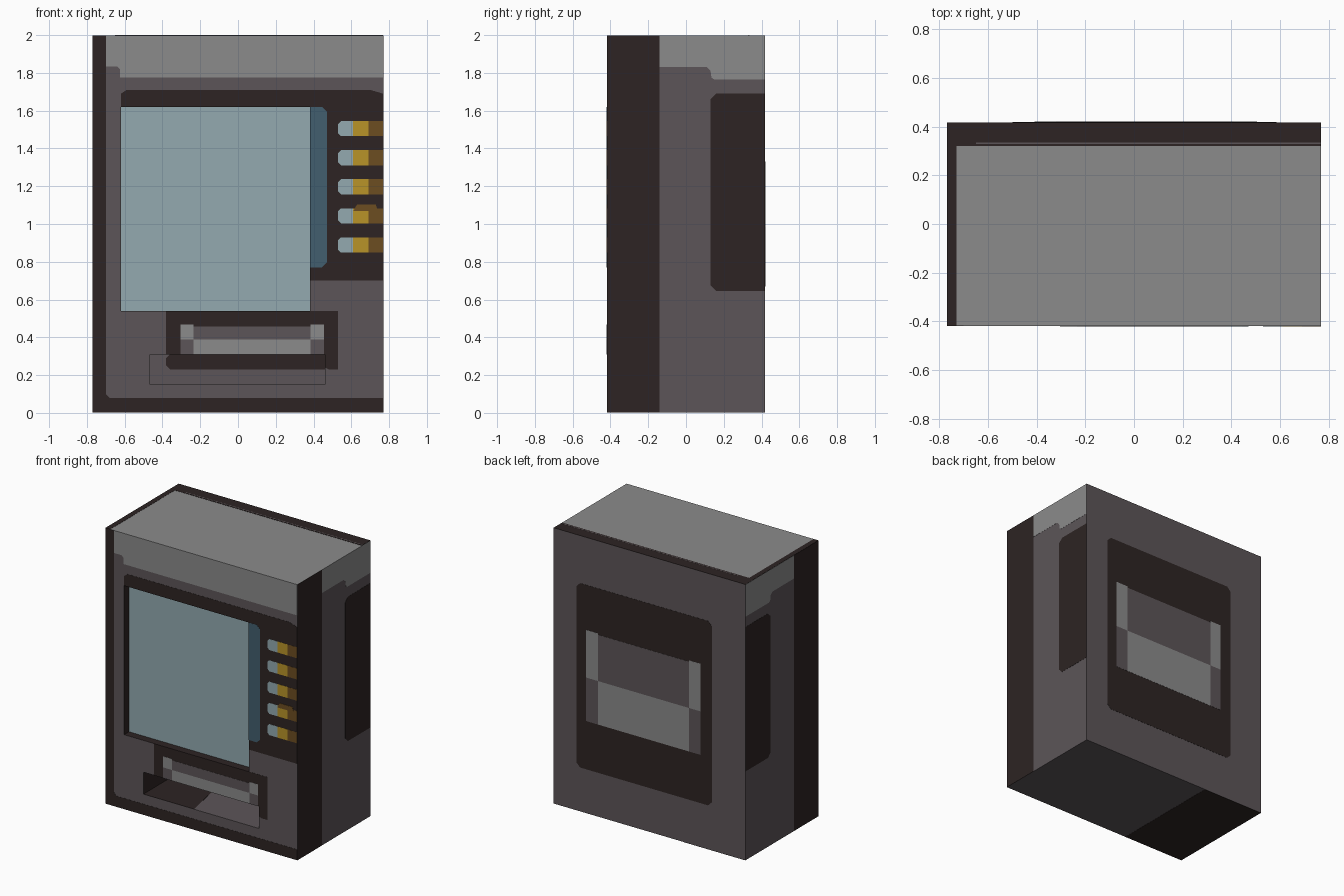
import bpy, bmesh
from mathutils import Vector

if "Cube" in bpy.data.objects:
    bpy.data.objects.remove(bpy.data.objects["Cube"])

HX, HY, TOP = 0.768, 0.418, 1.998
STEP = 0.0012          # thickness of one paint layer


def material(name, hex_code):
    srgb = [int(hex_code[i:i + 2], 16) / 255 for i in (0, 2, 4)]
    lin = [c / 12.92 if c < 0.04 else ((c + 0.055) / 1.055) ** 2.4 for c in srgb]
    m = bpy.data.materials.new(name)
    m.use_nodes = True
    m.diffuse_color = (*lin, 1)
    m.node_tree.nodes["Principled BSDF"].inputs["Base Color"].default_value = (*lin, 1)
    return m


DARK = material("dark brown", "2d2423")
PURPLE = material("warm grey", "5c5558")
LIGHT = material("light grey", "8b8b8b")
GLASS = material("pale blue", "93aab0")
BLUE = material("deep blue", "425e6e")
GOLD = material("gold", "b99428")
BROWN = material("brown", "6c4d21")


def new_object(name, bm, mats):
    bmesh.ops.recalc_face_normals(bm, faces=bm.faces)
    mesh = bpy.data.meshes.new(name)
    bm.to_mesh(mesh)
    bm.free()
    for m in mats:
        mesh.materials.append(m)
    ob = bpy.data.objects.new(name, mesh)
    bpy.context.collection.objects.link(ob)
    return ob


def box(name, lo, hi, mats=()):
    bm = bmesh.new()
    bmesh.ops.create_cube(bm, size=1)
    for v in bm.verts:
        v.co = [l + (c + 0.5) * (h - l) for l, h, c in zip(lo, hi, v.co)]
    return new_object(name, bm, mats)


# Each side: outward normal and a mapping from flat coordinates to space
SIDES = {
    "front": ((0, -1, 0), lambda u, v: (u, -HY, v)),
    "back": ((0, 1, 0), lambda u, v: (u, HY, v)),
    "right": ((1, 0, 0), lambda u, v: (HX, u, v)),
    "left": ((-1, 0, 0), lambda u, v: (-HX, u, v)),
    "top": ((0, 0, 1), lambda u, v: (u, v, TOP)),
    "bottom": ((0, 0, -1), lambda u, v: (u, v, 0.002)),
}


def plate(name, side, pts, mat, layer=1, shift=(0, 0, 0)):
    normal, place = SIDES[side]
    bm = bmesh.new()
    face = bm.faces.new([bm.verts.new(Vector(place(*p)) + Vector(shift)) for p in pts])
    ext = bmesh.ops.extrude_face_region(bm, geom=[face])["geom"]
    moved = [g for g in ext if isinstance(g, bmesh.types.BMVert)]
    bmesh.ops.translate(bm, verts=moved, vec=Vector(normal) * STEP * layer)
    return new_object(name, bm, [mat])


def rect(x0, z0, x1, z1, a=0, b=0):
    """Rectangle with corners cut by a on the low side and b on the high side."""
    pts = [(x0 + a, z0), (x1 - b, z0), (x1, z0 + b), (x1, z1 - b),
           (x1 - b, z1), (x0 + a, z1), (x0, z1 - a), (x0, z0 + a)]
    return list(dict.fromkeys(pts))


# Cabinet with a shallow window recess and a deep pick-up recess
cabinet = box("cabinet", (-HX, -HY, 0.002), (HX, HY, TOP), [PURPLE, LIGHT, GLASS, DARK])
WINDOW_Y, BIN_Y = -0.362, -0.02
cutters = [box("window_cutter", (-0.62, -0.6, 0.54), (0.38, WINDOW_Y, 1.62)),
           box("bin_cutter", (-0.465, -0.6, 0.15), (0.46, BIN_Y, 0.31))]
bpy.context.view_layer.objects.active = cabinet
for cutter in cutters:
    mod = cabinet.modifiers.new("recess", 'BOOLEAN')
    mod.operation, mod.solver, mod.object = 'DIFFERENCE', 'EXACT', cutter
    bpy.ops.object.modifier_apply(modifier=mod.name)
    bpy.data.objects.remove(cutter)

for p in cabinet.data.polygons:
    c, n = p.center, p.normal
    inside = abs(c.x) < 0.7 and -HY < c.y < 0.1 and 0.1 < c.z < 1.7
    if inside and n.y < -0.9:
        p.material_index = 2 if c.z > 0.5 else 0
    elif inside:
        p.material_index = 0 if n.z > 0.9 and c.z < 0.3 else 3
    else:
        p.material_index = 1 if n.z > 0.9 else 0

# Paint inside the pick-up recess
plate("bin_back_band", "front", rect(-0.38, 0.23, 0.46, 0.31, 0.02), DARK,
      shift=(0, BIN_Y + HY, 0))
plate("bin_floor_patch", "top", [(-0.465, -HY), (-0.06, -HY), (-0.14, BIN_Y), (-0.465, BIN_Y)],
      DARK, shift=(0, 0, 0.15 - TOP))

# Front frame, header and control panel
plate("front_frame", "front", [(-HX, 0.002), (HX, 0.002), (HX, 0.08), (-0.68, 0.08),
                               (-0.70, 0.1), (-0.70, TOP), (-HX, TOP)], DARK)
plate("front_header", "front", [(-0.70, 1.835), (-0.64, 1.835), (-0.625, 1.82), (-0.625, 1.775),
                                (HX, 1.775), (HX, TOP), (-0.70, TOP)], LIGHT)
plate("control_panel", "front", [(-0.62, 1.62), (0.38, 1.62), (0.38, 0.70), (HX, 0.70), (HX, 1.69),
                                 (0.70, 1.71), (-0.59, 1.71), (-0.62, 1.69)], DARK)
plate("window_edge", "front", rect(0.38, 0.77, 0.47, 1.62, 0, 0.025), BLUE, 2)

# Selection buttons
for i in range(5):
    z = 1.505 - i * 0.154
    lo, hi = z - 0.04, z + 0.04
    plate(f"button_tip_{i + 1}", "front", rect(0.53, lo, 0.61, hi, 0.015), GLASS, 2)
    plate(f"button_middle_{i + 1}", "front", rect(0.61, lo, 0.69, hi), GOLD, 2)
    plate(f"button_end_{i + 1}", "front", rect(0.69, lo, HX, hi), BROWN, 2)
    if i == 3:
        plate("button_cap", "front", [(0.61, hi - 0.015), (0.74, hi - 0.015), (0.73, hi + 0.02),
                                      (0.63, hi + 0.02)], BROWN, 3)


def slot(side, x0, x1, x2, x3, z0, z1, z2):
    """Hatch: grey upper field, light lower field, pillars in opposite colours."""
    plate(side + "_hatch_upper", side, rect(x1, z1, x2, z2 - 0.01), PURPLE, 2)
    plate(side + "_hatch_lower", side, rect(x1, z0, x2, z1), LIGHT, 2)
    for tag, a, b in (("a", x0, x1), ("b", x2, x3)):
        plate(f"{side}_pillar_top_{tag}", side, rect(a, z1, b, z2), LIGHT, 2)
        plate(f"{side}_pillar_base_{tag}", side, rect(a, z0, b, z1), PURPLE, 2)


# Front hatch above the pick-up recess
plate("front_hatch_surround", "front", [(-0.38, 0.31), (0.46, 0.31), (0.46, 0.24), (0.48, 0.23),
                                        (0.53, 0.23), (0.53, 0.54), (-0.38, 0.54)], DARK)
plate("front_hatch_corner", "front", rect(-0.38, 0.31, -0.36, 0.32), DARK, 1.1)
slot("front", -0.305, -0.235, 0.385, 0.455, 0.31, 0.388, 0.468)

# Back panel with a larger hatch
plate("back_panel", "back", rect(-0.5, 0.32, 0.585, 1.655, 0.03, 0.03), DARK)
slot("back", -0.41, -0.32, 0.41, 0.505, 0.67, 0.985, 1.33)

# Matching paint on both sides
for side in ("left", "right"):
    plate(side + "_front_band", side, rect(-HY, 0.002, -0.14, TOP), DARK)
    plate(side + "_header", side, [(-0.14, 1.83), (0.11, 1.83), (0.13, 1.81), (0.135, 1.775),
                                   (0.15, 1.765), (HY, 1.765), (HY, TOP), (-0.14, TOP)], LIGHT)
    plate(side + "_panel", side, rect(0.13, 0.645, HY, 1.69, 0.03), DARK)

# Roof border and floor patch
plate("roof_border", "top", [(-HX, -HY), (-0.73, -HY), (-0.73, 0.32), (HX, 0.32),
                             (HX, HY), (-HX, HY)], DARK)
plate("roof_line", "top", rect(-0.65, 0.329, HX, 0.336), PURPLE, 1.5)
plate("base_patch", "bottom", rect(-HX, -HY, -0.275, HY), DARK)
